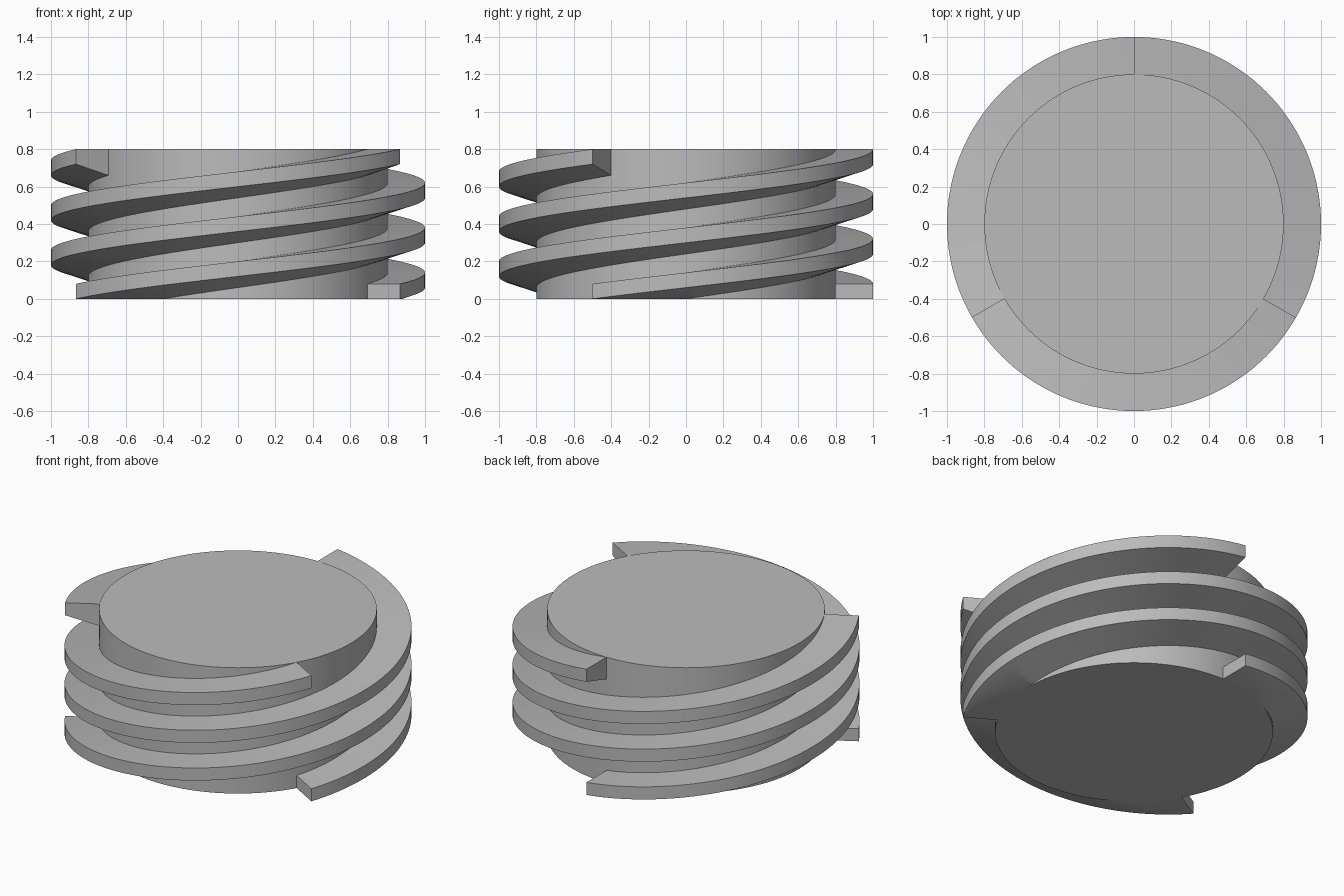
import bpy
import bmesh
from math import cos, sin, tau, radians

cube = bpy.data.objects.get("Cube")
if cube:
    bpy.data.objects.remove(cube, do_unlink=True)

CORE_R, OUTER_R, HEIGHT = 0.8, 1.0, 0.8
RIM = 0.08            # thread height at its outer edge
FLARE = 0.06          # extra thread depth at the core
EMBED = 0.02          # how far the thread sinks into the core
STARTS, STEPS = 3, 144

grey = bpy.data.materials.new("plain_grey")
grey.use_nodes = True
colour = (0.5, 0.5, 0.5, 1)
grey.diffuse_color = colour
grey.node_tree.nodes["Principled BSDF"].inputs["Base Color"].default_value = colour


def add_object(name, bm):
    bmesh.ops.recalc_face_normals(bm, faces=bm.faces)
    mesh = bpy.data.meshes.new(name)
    bm.to_mesh(mesh)
    bm.free()
    mesh.materials.append(grey)
    obj = bpy.data.objects.new(name, mesh)
    bpy.context.collection.objects.link(obj)
    bpy.ops.object.select_all(action='DESELECT')
    obj.select_set(True)
    bpy.context.view_layer.objects.active = obj
    bpy.ops.object.shade_smooth_by_angle(angle=radians(30))
    return obj


# Solid core
bm = bmesh.new()
bmesh.ops.create_cone(bm, cap_ends=True, segments=STEPS, radius1=CORE_R,
                      radius2=CORE_R, depth=HEIGHT)
bmesh.ops.translate(bm, verts=bm.verts, vec=(0, 0, HEIGHT / 2))
add_object("core", bm)

# Thread section: flat top, sloping underside
inner = CORE_R - EMBED
drop = FLARE * (OUTER_R - inner) / (OUTER_R - CORE_R)
section = [(inner, -drop), (OUTER_R, 0), (OUTER_R, RIM), (inner, RIM)]


def thread(name, start):
    """One full right-handed turn, trimmed flat at the base."""
    bm = bmesh.new()
    rings = []
    for i in range(STEPS + 1):
        t = i / STEPS
        a = start + tau * t
        lift = (HEIGHT - RIM) * t
        rings.append([bm.verts.new((r * cos(a), r * sin(a), z + lift))
                      for r, z in section])
    for low, high in zip(rings, rings[1:]):
        for k in range(len(section)):
            n = (k + 1) % len(section)
            bm.faces.new((low[k], low[n], high[n], high[k]))
    bm.faces.new(rings[0])
    bm.faces.new(rings[-1])
    bmesh.ops.bisect_plane(bm, geom=bm.verts[:] + bm.edges[:] + bm.faces[:],
                           plane_co=(0, 0, 0), plane_no=(0, 0, 1),
                           clear_inner=True)
    bmesh.ops.holes_fill(bm, edges=[e for e in bm.edges if e.is_boundary])
    add_object(name, bm)


# Three interleaved threads
for i, label in enumerate(("back", "right", "left")):
    thread(label + "_start_thread", tau / 4 + tau * i / STARTS)
